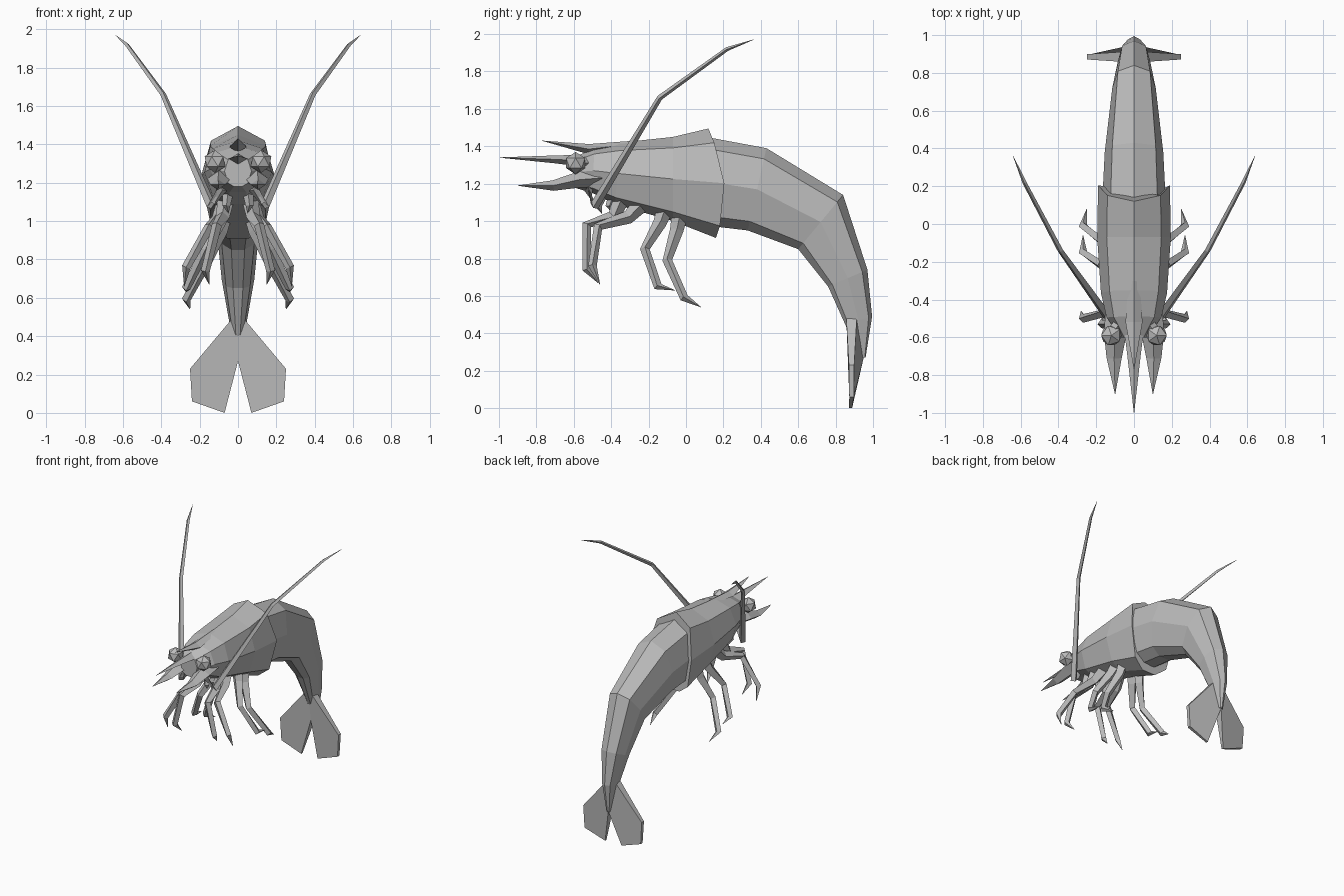
import bpy
import bmesh
from mathutils import Vector, Matrix
from math import cos, sin, tau

if "Cube" in bpy.data.objects:
    bpy.data.objects.remove(bpy.data.objects["Cube"], do_unlink=True)

shell = bpy.data.materials.new("shell_grey")
shell.use_nodes = True
GREY = (0.5, 0.5, 0.5, 1)
shell.diffuse_color = GREY
shell.node_tree.nodes["Principled BSDF"].inputs["Base Color"].default_value = GREY


def finish(name, bm, paired=False):
    bmesh.ops.remove_doubles(bm, verts=bm.verts, dist=0.0005)
    bmesh.ops.recalc_face_normals(bm, faces=bm.faces)
    mesh = bpy.data.meshes.new(name)
    bm.to_mesh(mesh)
    bm.free()
    mesh.materials.append(shell)
    obj = bpy.data.objects.new(name, mesh)
    bpy.context.collection.objects.link(obj)
    if paired:
        obj.modifiers.new("mirror", 'MIRROR').use_mirror_merge = False
    return obj


def loft(name, rings, paired=False):
    """Skin a row of rings and close both ends."""
    bm = bmesh.new()
    loops = [[bm.verts.new(p) for p in ring] for ring in rings]
    n = len(loops[0])
    for a, b in zip(loops, loops[1:]):
        for i in range(n):
            j = (i + 1) % n
            bm.faces.new((a[i], a[j], b[j], b[i]))
    bm.faces.new(loops[0])
    bm.faces.new(loops[-1])
    return finish(name, bm, paired)


def limb(name, path, radii, sides=4, flat=1.0, paired=True):
    """Tapered faceted tube along a bent path."""
    pts = [Vector(p) for p in path]
    rings = []
    for i, p in enumerate(pts):
        t = (pts[min(i + 1, len(pts) - 1)] - pts[max(i - 1, 0)]).normalized()
        u = t.cross(Vector((1, 0, 0))).normalized()
        v = t.cross(u)
        r = max(radii[i], 0.001)
        rings.append([p + r * (flat * cos(tau * k / sides) * u + sin(tau * k / sides) * v)
                      for k in range(sides)])
    return loft(name, rings, paired)


def section(top_y, top_z, low_y, low_z, width, bulge=0.0):
    """Body ring: ridge, shoulders, flanks, lower edges and belly."""
    half = [(0, 0, 0), (0.13, 0.74, 0.4), (0.5, 1, 1), (0.89, 0.74, 0.4), (1, 0.3, 0)]
    side = [(w * width, top_y + f * (low_y - top_y) + b * bulge,
             top_z + f * (low_z - top_z)) for f, w, b in half]
    return side + [(-x, y, z) for x, y, z in reversed(side[1:])]


# Carapace and curled abdomen
loft("carapace", [section(*s) for s in (
    (-0.60, 1.34, -0.60, 1.18, 0.07),
    (-0.49, 1.39, -0.50, 1.15, 0.145),
    (-0.35, 1.42, -0.38, 1.09, 0.175),
    (-0.07, 1.45, -0.07, 1.00, 0.195),
    (0.12, 1.495, 0.16, 0.91, 0.19, 0.065))])
loft("abdomen", [section(*s) for s in (
    (0.08, 1.455, 0.08, 0.98, 0.17),
    (0.43, 1.39, 0.33, 0.95, 0.155),
    (0.84, 1.14, 0.60, 0.85, 0.115),
    (0.97, 0.74, 0.76, 0.65, 0.085),
    (0.995, 0.49, 0.85, 0.45, 0.045),
    (0.96, 0.27, 0.93, 0.27, 0.015))])

# Tail fan blades: outline with local half thickness
blade = ((0.0, 0.89, 0.49, 0.03), (0.04, 0.885, 0.48, 0.028), (0.25, 0.885, 0.23, 0.014),
         (0.24, 0.885, 0.06, 0.012), (0.07, 0.88, 0.0, 0.008), (0.0, 0.92, 0.27, 0.03))
loft("tail_fans", [[(x, y + s * t, z) for x, y, z, t in blade] for s in (-1, 1)], True)

# Beak spikes and paired scales under the eyes
limb("upper_rostrum", [(0, -0.3, 1.41), (0, -0.52, 1.385), (0, -0.77, 1.43)],
     (0.03, 0.045, 0), flat=0.6, paired=False)
limb("lower_rostrum", [(0, -0.5, 1.32), (0, -0.7, 1.33), (0, -1.0, 1.34)],
     (0.06, 0.035, 0), flat=0.6, paired=False)
limb("antenna_scales", [(0.08, -0.46, 1.23), (0.1, -0.58, 1.22), (0.105, -0.71, 1.19),
                        (0.1, -0.9, 1.19)], (0.07, 0.06, 0.04, 0), flat=0.7)

# Eyes on short stalks
bm = bmesh.new()
bmesh.ops.create_icosphere(bm, subdivisions=1, radius=0.06,
                           matrix=Matrix.Translation((0.12, -0.59, 1.31)))
finish("eyes", bm, True)
limb("eye_stalks", [(0.05, -0.5, 1.31), (0.12, -0.58, 1.31)], (0.035, 0.03))

# Long swept antennae
limb("antennae", [(0.08, -0.52, 1.17), (0.14, -0.49, 1.08), (0.39, -0.14, 1.66),
                  (0.58, 0.22, 1.92), (0.64, 0.36, 1.97)],
     (0.025, 0.025, 0.015, 0.011, 0))

# Walking legs: hip, thigh, knee, ankle, tip
legs = {
    "first_legs": [(0.06, -0.34, 1.13), (0.08, -0.39, 1.02), (0.11, -0.53, 0.98),
                   (0.17, -0.53, 0.74), (0.15, -0.47, 0.67)],
    "second_legs": [(0.07, -0.24, 1.09), (0.1, -0.31, 1.02), (0.15, -0.47, 0.97),
                    (0.27, -0.5, 0.76), (0.28, -0.46, 0.66)],
    "third_legs": [(0.07, -0.11, 1.07), (0.1, -0.14, 0.99), (0.17, -0.22, 0.85),
                   (0.27, -0.15, 0.65), (0.27, -0.06, 0.63)],
    "fourth_legs": [(0.07, -0.03, 1.05), (0.09, -0.05, 0.95), (0.16, -0.1, 0.79),
                    (0.27, -0.01, 0.59), (0.25, 0.08, 0.54)],
}
for name, path in legs.items():
    limb(name, path, (0.045, 0.036, 0.026, 0.023, 0))

# Small mouth feelers under the head
for i in range(2):
    y = -0.44 + 0.06 * i
    limb("mouth_feelers", [(0.05, y, 1.16), (0.06, y - 0.03, 1.08), (0.05, y - 0.01, 1.04)],
         (0.03, 0.02, 0))
